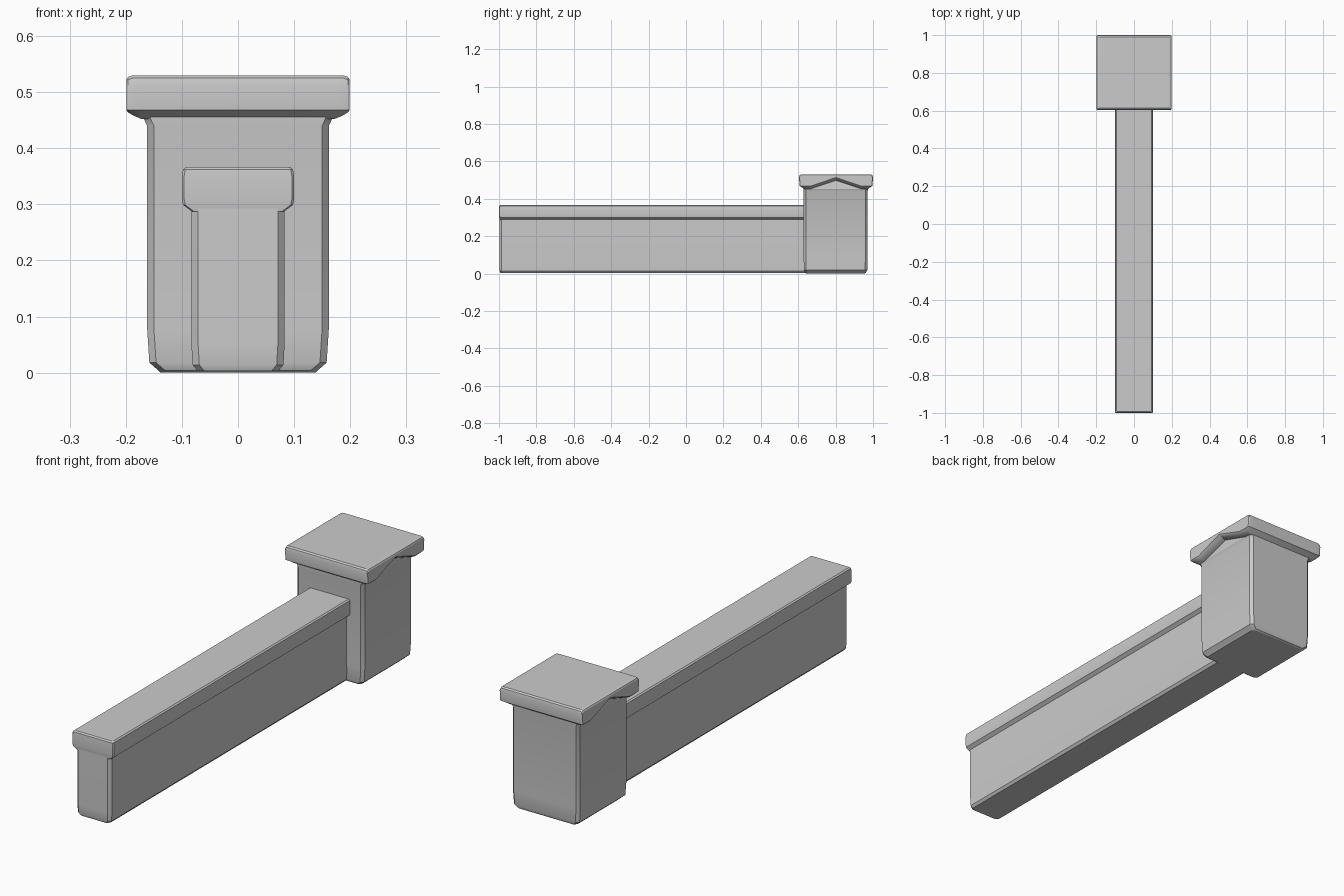
import bpy, math

if "Cube" in bpy.data.objects:
    bpy.data.objects.remove(bpy.data.objects["Cube"])


def loft(name, rings):
    """Skin a stack of equal-length point rings and cap both ends."""
    n = len(rings[0])
    verts = [p for ring in rings for p in ring]
    faces = [list(range(n)), list(range(len(verts) - n, len(verts)))]
    for k in range(len(rings) - 1):
        for i in range(n):
            j = (i + 1) % n
            faces.append([k * n + i, k * n + j, (k + 1) * n + j, (k + 1) * n + i])
    mesh = bpy.data.meshes.new(name)
    mesh.from_pydata(verts, [], faces)
    obj = bpy.data.objects.new(name, mesh)
    bpy.context.collection.objects.link(obj)
    bpy.ops.object.select_all(action='DESELECT')
    obj.select_set(True)
    bpy.context.view_layer.objects.active = obj
    bpy.ops.object.mode_set(mode='EDIT')
    bpy.ops.mesh.select_all(action='SELECT')
    bpy.ops.mesh.normals_make_consistent(inside=False)
    bpy.ops.object.mode_set(mode='OBJECT')
    bpy.ops.object.shade_smooth_by_angle(angle=math.radians(25))
    return obj


def block(name, cy, chamfer, levels):
    """Upright block with chamfered corners; levels are (z, half x, half y)."""
    rings = []
    for z, hx, hy in levels:
        c = chamfer
        pts = [(hx - c, -hy), (hx, -hy + c), (hx, hy - c), (hx - c, hy),
               (c - hx, hy), (-hx, hy - c), (-hx, c - hy), (c - hx, -hy)]
        rings.append([(x, cy + y, z) for x, y in pts])
    return loft(name, rings)


# Low wall and its coping, running into the pillar
block("wall_body", -0.174, 0.012, [
    (0.003, 0.072, 0.818), (0.014, 0.081, 0.823), (0.05, 0.083, 0.824),
    (0.27, 0.083, 0.824), (0.32, 0.083, 0.824)])
block("wall_coping", -0.175, 0.004, [
    (0.287, 0.082, 0.822), (0.299, 0.098, 0.824), (0.31, 0.1, 0.825),
    (0.35, 0.1, 0.825), (0.362, 0.098, 0.824), (0.367, 0.092, 0.818)])

# Pillar, rising into the notched underside of the cap
block("pillar", 0.8, 0.012, [
    (0.0, 0.138, 0.155), (0.004, 0.142, 0.162), (0.018, 0.158, 0.169),
    (0.08, 0.162, 0.171), (0.44, 0.162, 0.171), (0.453, 0.168, 0.173),
    (0.506, 0.162, 0.171)])

# Pillar cap: side profile with a peaked notch below, lofted along x
half = [(0.188, 0.53), (0.195, 0.525), (0.198, 0.513), (0.194, 0.468),
        (0.17, 0.452), (0.137, 0.452)]
profile = half + [(0, 0.498)] + [(-y, z) for y, z in reversed(half)]


def cap_ring(x, lift, drop, inset):
    return [(x, 0.802 + y * inset,
             z + (lift if z < 0.465 or y == 0 else 0) - (drop if z > 0.52 else 0))
            for y, z in profile]


side = [(0.172, 0, 0, 1), (0.188, 0.007, 0, 1), (0.196, 0.012, 0.003, 0.995),
        (0.199, 0.016, 0.008, 0.985)]
loft("pillar_cap", [cap_ring(-x, a, b, c) for x, a, b, c in reversed(side)]
     + [cap_ring(*s) for s in side])
